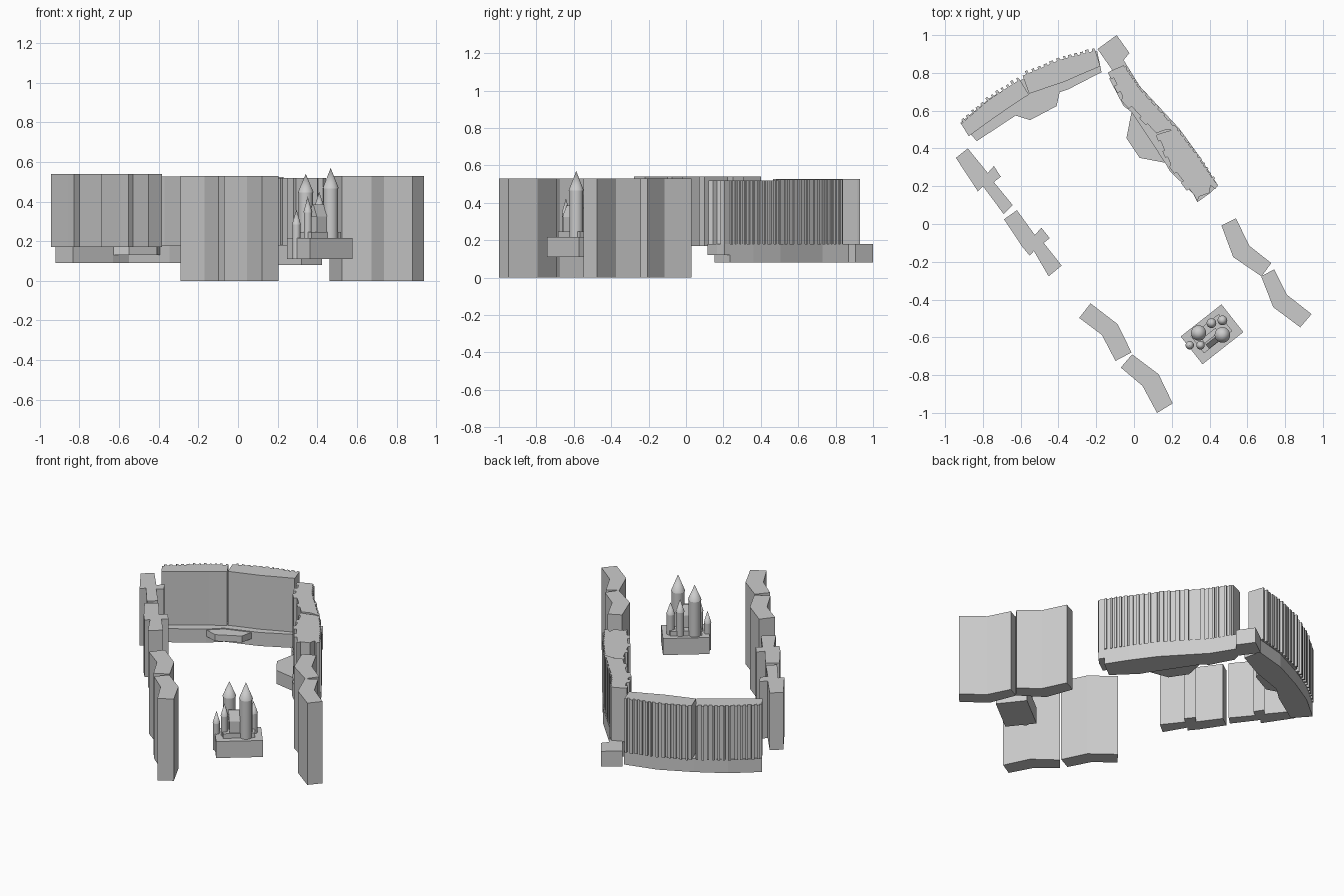
import bpy, bmesh, math, random
from mathutils import Vector

if "Cube" in bpy.data.objects:
    bpy.data.objects.remove(bpy.data.objects["Cube"])

random.seed(4)


def prism(name, pts, z0, z1):
    """Extrude a plan outline from z0 to z1."""
    bm = bmesh.new()
    face = bm.faces.new([bm.verts.new((p[0], p[1], z0)) for p in pts])
    ext = bmesh.ops.extrude_face_region(bm, geom=[face])
    for v in ext["geom"]:
        if isinstance(v, bmesh.types.BMVert):
            v.co.z = z1
    bmesh.ops.recalc_face_normals(bm, faces=bm.faces)
    me = bpy.data.meshes.new(name)
    bm.to_mesh(me)
    bm.free()
    ob = bpy.data.objects.new(name, me)
    bpy.context.collection.objects.link(ob)
    return ob


def ribbed(path, teeth, depth):
    """Turn a polyline into a stepped edge (steps go to its left when depth > 0)."""
    out = []
    for a, b in zip(path, path[1:]):
        a, b = Vector(a), Vector(b)
        d = b - a
        n = Vector((-d.y, d.x)).normalized() * depth
        for i in range(teeth):
            cuts = [0.0, random.uniform(0.35, 0.6), random.uniform(0.9, 0.97)]
            t0, t1 = (i + cuts[1]) / teeth, (i + cuts[2]) / teeth
            k = random.uniform(0.6, 1.0)
            out += [a + d * (i / teeth), a + d * t0, a + d * t0 + n * k, a + d * t1 + n * k]
            if i == teeth - 1:
                out.append(b)
            else:
                out.append(a + d * t1)
    return out


def smooth(ob):
    bpy.ops.object.select_all(action='DESELECT')
    ob.select_set(True)
    bpy.context.view_layer.objects.active = ob
    bpy.ops.object.shade_smooth_by_angle(angle=math.radians(35))


def tower(name, x, y, r, z0, z1, apex):
    """Round tower with a slightly overhanging conical roof."""
    bpy.ops.mesh.primitive_cylinder_add(vertices=20, radius=r, depth=z1 - z0,
                                        location=(x, y, (z0 + z1) / 2))
    bpy.context.object.name = name + "_shaft"
    smooth(bpy.context.object)
    bpy.ops.mesh.primitive_cone_add(vertices=20, radius1=r * 1.12, depth=apex - z1,
                                    location=(x, y, (z1 + apex) / 2))
    bpy.context.object.name = name + "_roof"
    smooth(bpy.context.object)


# Front-left and right folded panels
folded = {
    "front_panel_a": [(-.23, -.42), (-.087, -.53), (-.013, -.68), (-.098, -.725), (-.17, -.587), (-.29, -.497)],
    "front_panel_b": [(-.01, -.69), (.13, -.795), (.205, -.95), (.122, -1), (.045, -.857), (-.07, -.76)],
    "right_panel_a": [(.54, .03), (.61, -.115), (.727, -.207), (.675, -.277), (.525, -.175), (.463, -.008)],
    "right_panel_b": [(.742, -.24), (.81, -.375), (.94, -.477), (.88, -.547), (.737, -.44), (.673, -.277)],
}
for name, pts in folded.items():
    prism(name, pts, 0, .53)

# Left panels with buttresses on both sides
prism("left_panel_a", [(-.88, .4), (-.774, .27), (-.742, .307), (-.705, .25), (-.742, .222), (-.642, .1),
                       (-.69, .053), (-.8, .2), (-.827, .173), (-.855, .217), (-.943, .35)], .17, .54)
prism("left_panel_b", [(-.62, .073), (-.525, -.058), (-.49, -.02), (-.446, -.075), (-.478, -.1), (-.383, -.22),
                       (-.452, -.277), (-.53, -.143), (-.552, -.168), (-.594, -.117), (-.688, .025)], .17, .54)

# Back-left curved wall: base, balcony and two ribbed walls
prism("back_base", [(-.92, .535), (-.765, .665), (-.594, .765), (-.4, .86), (-.195, .915), (-.172, .804),
                    (-.346, .714), (-.55, .645), (-.63, .572), (-.832, .439)], .09, .178)
prism("back_balcony", [(-.63, .575), (-.55, .55), (-.41, .624), (-.393, .7), (-.55, .65)], .13, .172)
prism("back_wall_a", ribbed([(-.915, .53), (-.765, .66), (-.605, .765)], 6, .02)
      + [(-.557, .685), (-.645, .628), (-.76, .548), (-.875, .465)], .178, .527)
prism("back_wall_b", ribbed([(-.59, .785), (-.39, .87), (-.205, .918)], 6, .018)
      + [(-.178, .835), (-.28, .792), (-.37, .752), (-.46, .722), (-.555, .69)], .178, .527)

# Back-right straight wall: base with end block, balcony and two ribbed walls
prism("side_base", [(-.193, .926), (-.092, 1), (-.024, .905), (-.055, .868), (.03, .73), (.24, .505),
                    (.345, .36), (.425, .235), (.32, .153), (.19, .28), (.165, .323), (-.013, .593),
                    (-.055, .624), (-.13, .767), (-.115, .815)], .08, .18)
prism("side_balcony", [(-.013, .593), (-.04, .455), (.03, .35), (.172, .323)], .085, .172)
prism("side_wall_a", ribbed([(-.055, .84), (.03, .715), (.228, .497)], 6, .012)
      + [(.17, .5)] + ribbed([(.118, .48), (-.06, .675), (-.125, .81)], 2, .02), .178, .525)
prism("side_wall_b", ribbed([(.225, .505), (.335, .36), (.42, .235)], 5, .012)
      + [(.445, .205), (.43, .185), (.405, .205), (.4, .165), (.345, .145), (.335, .12), (.32, .15)]
      + ribbed([(.32, .15), (.195, .315), (.125, .475)], 2, .018)[1:], .178, .52)
prism("side_wall_foot", [(.425, .235), (.445, .205), (.405, .165), (.335, .115), (.315, .155)], .12, .18)

# Castle on a rotated block
CX, CY, ANG = .413, -.584, math.radians(38.2)


def block(name, u, v, lx, ly, z0, z1):
    """Box in the castle's rotated plan frame."""
    c, s = math.cos(ANG), math.sin(ANG)
    pts = [(u + a * lx / 2, v + b * ly / 2) for a, b in ((-1, -1), (1, -1), (1, 1), (-1, 1))]
    return prism(name, [(CX + p * c - q * s, CY + p * s + q * c) for p, q in pts], z0, z1)


block("castle_base", 0, 0, .275, .187, .11, .217)
block("castle_terrace", 0, .005, .19, .115, .21, .247)
block("castle_hall", -.012, -.018, .085, .056, .24, .325)
roof = block("castle_hall_roof", -.012, -.018, .095, .066, .325, .385)
# Pinch the roof top to a ridge along the hall
axis = Vector((math.cos(ANG), math.sin(ANG), 0))
side = Vector((-axis.y, axis.x, 0))
for v in roof.data.vertices:
    if v.co.z > .35:
        q = (v.co - Vector((CX, CY, v.co.z))).dot(side)
        v.co -= side * (q + .018) * .85

towers = [(.342, -.577, .036, .217, .445, .54), (.468, -.587, .037, .217, .465, .57),
          (.295, -.642, .02, .11, .285, .36), (.352, -.642, .02, .2, .345, .425),
          (.41, -.525, .023, .2, .37, .45), (.468, -.51, .023, .2, .345, .42)]
for i, t in enumerate(towers):
    tower(f"castle_tower_{i + 1}", *t)
